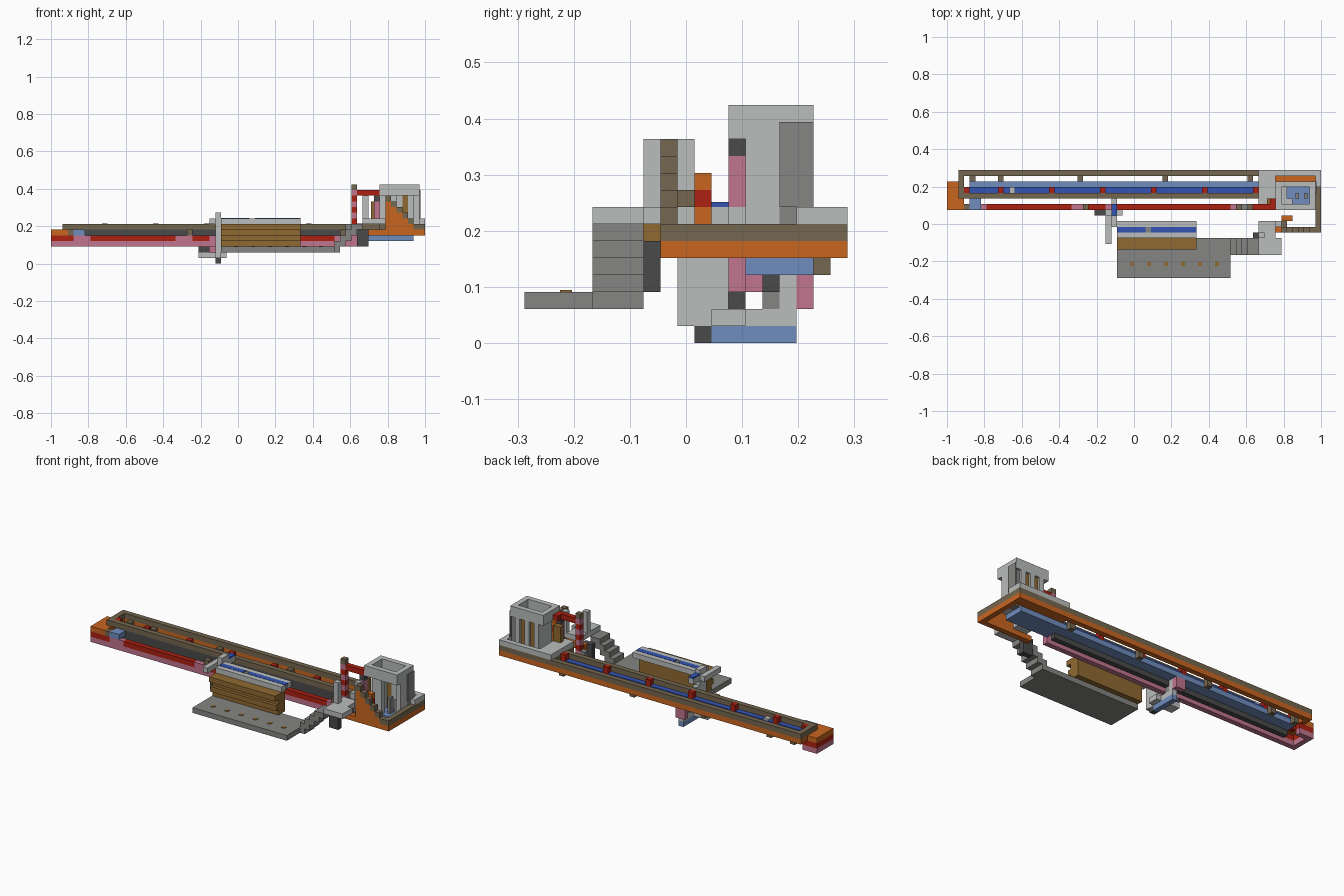
import bpy
import bmesh

cube = bpy.data.objects.get("Cube")
if cube:
    bpy.data.objects.remove(cube, do_unlink=True)

UNIT = 1 / 33  # one building block


def make_material(name, rgb):
    linear = [((c / 255 + 0.055) / 1.055) ** 2.4 for c in rgb] + [1]
    mat = bpy.data.materials.new(name)
    mat.use_nodes = True
    mat.diffuse_color = linear
    mat.node_tree.nodes["Principled BSDF"].inputs["Base Color"].default_value = linear
    return mat


light = make_material("light_grey", (186, 189, 188))
grey = make_material("mid_grey", (133, 133, 131))
charcoal = make_material("charcoal", (74, 74, 74))
brown = make_material("dull_brown", (117, 103, 80))
tan = make_material("tan", (143, 106, 50))
orange = make_material("orange", (201, 102, 32))
red = make_material("red", (172, 32, 17))
pink = make_material("pink", (193, 117, 142))
sky = make_material("light_blue", (112, 141, 190))
blue = make_material("deep_blue", (52, 84, 180))


def box(name, mat, x, y, z):
    """Block spanning the given ranges, measured in blocks from the left front bottom."""
    bm = bmesh.new()
    bmesh.ops.create_cube(bm, size=1)
    for v in bm.verts:
        v.co.x = x[v.co.x > 0] * UNIT - 1
        v.co.y = (y[v.co.y > 0] - 9.5) * UNIT
        v.co.z = z[v.co.z > 0] * UNIT
    mesh = bpy.data.meshes.new(name)
    bm.to_mesh(mesh)
    bm.free()
    mesh.materials.append(mat)
    obj = bpy.data.objects.new(name, mesh)
    bpy.context.collection.objects.link(obj)
    return obj


def cell(start):
    return (start, start + 1)


# Layer heights shared by the long frame
LOW, BAND, WALL, RAIL, DECK = cell(3), cell(4), cell(5), cell(6), cell(7)

# Long outer frame: brown rail above an orange wall
for label, mat, layer in (("rail", brown, RAIL), ("wall", orange, WALL)):
    box("back_" + label, mat, (2, 66), cell(18), layer)
    box("end_" + label, mat, cell(65), (8, 18), layer)
box("left_rail", brown, cell(2), (14, 18), RAIL)
box("inner_rail", brown, (3, 55), cell(14), RAIL)
box("left_corner_wall", orange, cell(2), (17, 18), WALL)
for x in (4, 9, 23, 38, 53):
    box("frame_bracket", brown, cell(x), cell(17), (4, 6))

# Channel inside the frame
box("channel_side", charcoal, (4, 55), cell(14), (3, 6))
box("channel_floor", sky, (4, 55), (15, 17), BAND)
box("channel_strip", blue, (4, 55), cell(15), WALL)
for x in range(9, 55, 9):
    box("channel_marker", red, cell(x), (14.98, 16.02), (5, 7.1))
box("left_marker", red, cell(3), cell(15), (4, 7))
box("channel_light_marker", light, cell(11), cell(15), (6, 6.3))

# Left end block
box("left_block_top", orange, (0, 3), (12, 17), WALL)
for label, mat, layer in (("band", red, BAND), ("base", pink, LOW)):
    box("left_block_front_" + label, mat, (0, 4), cell(12), layer)
    box("left_block_side_" + label, mat, cell(0), (13, 16), layer)
    box("left_block_back_" + label, mat, (0, 3), cell(16), layer)
box("left_blue_block", sky, (4, 6), (12, 14), WALL)
box("left_brown_block", brown, cell(3), cell(12), WALL)

# Front wall: pink base with red stretches
box("front_wall_base", pink, (4, 55), cell(12), LOW)
edges = (4, 7, 22, 25, 28, 30, 50, 55)
for n, (start, end) in enumerate(zip(edges, edges[1:])):
    box("front_wall_band", red if n % 2 else pink, (start, end), cell(12), BAND)
for x in (24, 51):
    box("front_wall_block", brown, cell(x), cell(12), WALL)
box("front_wall_grey_block", grey, cell(52), cell(12), (5, 7))

# Striped gate post and beam
for z in range(5, 13):
    box("gate_post_stripe", red if z in (7, 9, 11) else pink, cell(53), cell(12), cell(z))
box("gate_post_cap", brown, cell(53), cell(12), cell(13))
box("gate_beam", red, (54, 58), cell(12), cell(12))
box("gate_beam_return", red, cell(57), cell(13), cell(12))
box("gate_window", tan, (56.5, 58), cell(13), (8, 11))
box("gate_far_post", pink, cell(57), cell(12), (8, 11))
box("gate_far_cap", charcoal, cell(57), cell(12), cell(11))

# Right platform
box("platform_front_wall", orange, (55, 65), cell(8), WALL)
box("platform_floor", orange, (55, 58), (12, 18), WALL)
box("platform_floor_filler", brown, (55, 58), (12, 18), RAIL)
box("platform_back_floor", orange, (58, 65), (17, 18), WALL)
box("platform_blue_base", sky, (55, 64), (13, 17), BAND)
box("deck_back", light, (55, 66), cell(18), DECK)
box("deck_left", light, (55, 58), (12, 18), DECK)
box("deck_right", light, cell(65), (16, 18), DECK)

# Tower: overhanging hollow crown
CROWN = (12, 14)
box("crown_front", light, (58, 65), cell(12), CROWN)
box("crown_back", light, (58, 65), cell(16), CROWN)
box("crown_left", light, cell(58), (13, 16), CROWN)
box("crown_right", light, cell(64), (13, 16), CROWN)

# Tower body with slotted walls
BODY = (5, 12)
for x in (59, 61, 63):
    box("tower_back_pillar", light, cell(x), cell(16), BODY)
for x, mat in ((60, tan), (62, tan), (64, grey)):
    box("tower_back_slot", mat, cell(x), (16, 16.6), BODY)
box("tower_left_wall", light, cell(59), (13, 16), BODY)
box("tower_right_wall", light, cell(64), (13, 15), BODY)
box("tower_right_slot", grey, cell(64), cell(15), BODY)
box("tower_corner_panel", grey, (65, 65.2), (15, 17), (8, 13))
box("tower_front_pillar", light, cell(60), cell(13), BODY)
for x in (61.5, 63):
    box("tower_inner_post", grey, (x, x + 0.6), cell(14), (5, 8))

# Stair on the platform front, orange below brown treads
for step in range(5):
    x, top = cell(59 + step), 12 - step
    box("platform_stair_side", orange, x, cell(8), (6, top - 1))
    box("platform_stair_tread", brown, x, cell(8), (top - 1, top))
box("platform_front_rail", brown, (64, 65), cell(8), RAIL)
for z, mat in ((7, orange), (8, red), (9, orange)):
    box("stair_side_block", mat, (59, 61), cell(10), cell(z))

# Landing, its posts and the stair to the lower slab
box("landing", light, (55, 59), (4, 7), DECK)
box("landing_bridge", light, (55, 58), (7, 10), DECK)
box("landing_support", charcoal, (54, 56), cell(7), (3, 6))
box("landing_front_post", light, cell(55), cell(7), (8, 12))
box("landing_back_post", light, cell(58), cell(9), (7, 12))
box("landing_block", brown, cell(59), cell(9), cell(8))
for step in range(5):
    box("lower_stair_step", grey, cell(50 + step), (4, 7), (step + 2, step + 4 - (step == 4)))

# Lower slab with small inlays
box("slab", grey, (30, 50), (0, 7), (2, 3))
for n in range(6):
    x = 32.3 + 3 * n
    box("slab_inlay", tan, (x, x + 0.7), (2.1, 2.8), (3, 3.1))

# Ledged wall and roof over the slab
for z, front in ((3, 6), (4, 5.4), (5, 6), (6, 5)):
    box("ledged_wall", tan, (30, 44), (front, 8), cell(z))
box("roof_front", light, (30, 44), cell(7), DECK)
box("roof_strip", grey, (30, 44), cell(8), (7, 7.8))
box("roof_back", light, (30, 44), cell(9), DECK)
for start, end in ((30, 35), (36, 44)):
    box("roof_blue_inlay", blue, (start, end), cell(8), (7.8, 8.05))

# Hanging mast and cross arms
box("mast", light, cell(29), (9, 11), (2, 9))
box("mast_shoulder", light, cell(28), (6, 11), DECK)
box("mast_bridge", light, cell(29), (11, 13), DECK)
box("mast_blue_cap", blue, cell(29), (11, 13), (8, 8.3))
box("mast_side", light, cell(29), cell(11), (2, 6))
box("cross_arm_long", light, cell(29), (9, 16), cell(1))
box("cross_arm_left", light, (26, 29), (11, 13), cell(1))
box("cross_arm_right", light, (30, 31), (11, 13), cell(1))
box("cross_arm_tip", charcoal, (26, 28), (11, 13), cell(2))
box("keel", sky, cell(29), (11, 16), cell(0))
box("keel_tip", charcoal, cell(29), cell(10), cell(0))
box("hanger_dark", grey, cell(29), cell(14), cell(2))
box("hanger_light", light, cell(29), cell(15), (2, 4))
box("hanger_pink", pink, (28, 30), cell(16), (2, 4))
